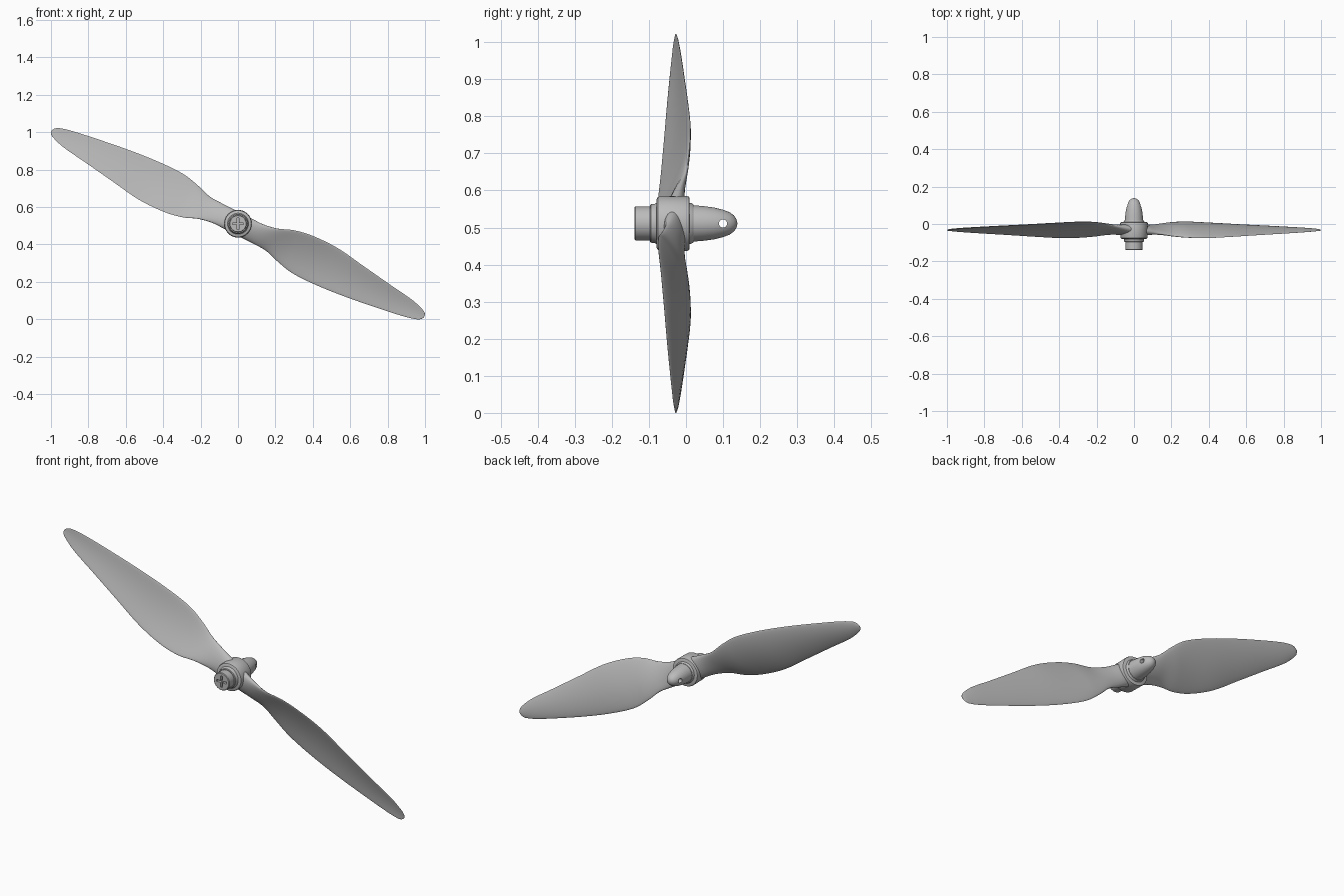
import bpy, bmesh, math
from mathutils import Vector, Matrix

if "Cube" in bpy.data.objects:
    bpy.data.objects.remove(bpy.data.objects["Cube"])

CENTRE = Vector((0, 0, 0.511))
TILT = math.radians(27)

grey = bpy.data.materials.new("plain grey")
grey.use_nodes = True
grey.diffuse_color = (0.5, 0.5, 0.5, 1)
grey.node_tree.nodes["Principled BSDF"].inputs["Base Color"].default_value = (0.5, 0.5, 0.5, 1)


def finish(bm, name, angle=35):
    """Turn a bmesh into a smooth shaded object at the hub centre."""
    bmesh.ops.recalc_face_normals(bm, faces=bm.faces)
    mesh = bpy.data.meshes.new(name)
    bm.to_mesh(mesh)
    bm.free()
    mesh.materials.append(grey)
    ob = bpy.data.objects.new(name, mesh)
    bpy.context.collection.objects.link(ob)
    ob.location = CENTRE
    smooth(ob, angle)
    return ob


def smooth(ob, angle=35):
    bpy.ops.object.select_all(action='DESELECT')
    ob.select_set(True)
    bpy.context.view_layer.objects.active = ob
    bpy.ops.object.shade_smooth_by_angle(angle=math.radians(angle))


def lathe(name, profile, segments=48):
    """Revolve (y, radius) points about the shaft axis."""
    bm = bmesh.new()
    verts = [bm.verts.new((r, y, 0)) for y, r in profile]
    edges = [bm.edges.new(p) for p in zip(verts, verts[1:])]
    bmesh.ops.spin(bm, geom=verts + edges, cent=(0, 0, 0), axis=(0, 1, 0),
                   angle=math.tau, steps=segments)
    bmesh.ops.remove_doubles(bm, verts=bm.verts, dist=0.0001)
    return finish(bm, name)


def cut(ob, cutter):
    mod = ob.modifiers.new("cut", 'BOOLEAN')
    mod.operation = 'DIFFERENCE'
    mod.solver = 'EXACT'
    mod.object = cutter
    cutter.hide_render = True
    bpy.context.view_layer.objects.active = ob
    bpy.ops.object.modifier_apply(modifier=mod.name)
    bpy.data.objects.remove(cutter)
    smooth(ob)


# Blade stations: radius, upper edge, lower edge, pitch offset, half thickness
STATIONS = [
    (0.00, 0.058, -0.058, 0.000, 0.034),
    (0.06, 0.058, -0.058, 0.008, 0.028),
    (0.12, 0.058, -0.058, 0.018, 0.020),
    (0.20, 0.073, -0.061, 0.033, 0.013),
    (0.28, 0.104, -0.084, 0.041, 0.010),
    (0.38, 0.123, -0.104, 0.043, 0.008),
    (0.53, 0.126, -0.102, 0.036, 0.007),
    (0.70, 0.103, -0.086, 0.027, 0.006),
    (0.88, 0.078, -0.061, 0.018, 0.005),
    (1.02, 0.059, -0.038, 0.010, 0.004),
    (1.085, 0.040, -0.021, 0.005, 0.003),
    (1.105, 0.029, -0.008, 0.003, 0.002),
    (1.113, 0.018, 0.006, 0.001, 0.001),
]


def smooth_stations(rows, steps=5):
    """Catmull-Rom interpolation between the stations."""
    rows = [Vector(r) for r in rows]
    out = []
    for i in range(len(rows) - 1):
        a, b, c, d = (rows[max(i - 1, 0)], rows[i], rows[i + 1],
                      rows[min(i + 2, len(rows) - 1)])
        for k in range(steps):
            t = k / steps
            m0 = (c - a) * ((c[0] - b[0]) / (c[0] - a[0]))
            m1 = (d - b) * ((c[0] - b[0]) / (d[0] - b[0]))
            out.append(b * (2*t**3 - 3*t*t + 1) + m0 * (t**3 - 2*t*t + t)
                       + c * (3*t*t - 2*t**3) + m1 * (t**3 - t*t))
    return out + [rows[-1]]


def blade(name, angle, around=32):
    bm = bmesh.new()
    rings = []
    for r, top, low, pitch, thick in smooth_stations(STATIONS):
        ring = []
        for i in range(around):
            a = math.tau * i / around
            s = math.cos(a)
            camber = 0.06 * (top - low) * min(1, r / 0.3) * (1 - s * s)
            y = -0.032 - pitch * s + camber + thick * math.sin(a)
            ring.append(bm.verts.new((r, y, (top + low) / 2 + s * (top - low) / 2)))
        rings.append(ring)
    for p, q in zip(rings, rings[1:]):
        for i in range(around):
            j = (i + 1) % around
            bm.faces.new((p[i], p[j], q[j], q[i]))
    bm.faces.new(rings[0])
    bm.faces.new(rings[-1])
    ob = finish(bm, name, 60)
    ob.rotation_euler.y = angle
    return ob


blade("left_blade", TILT)
blade("right_blade", TILT + math.pi)

# Hub barrel with softened rims
lathe("hub", [(-0.079, 0), (-0.079, 0.066), (-0.076, 0.071), (-0.070, 0.073),
              (0.003, 0.074), (0.008, 0.072), (0.010, 0.068), (0.010, 0)])

# Washers in front of and behind the hub
lathe("front_washer", [(-0.097, 0), (-0.097, 0.049), (-0.094, 0.052),
                       (-0.084, 0.053), (-0.078, 0.057), (-0.078, 0)])
lathe("back_washer", [(0.009, 0), (0.009, 0.056), (0.016, 0.054),
                      (0.020, 0.051), (0.020, 0)])

# Screw head with a cross recess
head = lathe("screw_head", [(-0.139, 0), (-0.139, 0.043), (-0.136, 0.046),
                            (-0.096, 0.046), (-0.096, 0)])
for size in ((0.060, 0.03, 0.010), (0.010, 0.03, 0.060)):
    bm = bmesh.new()
    bmesh.ops.create_cube(bm, size=1, matrix=Matrix.Translation((0, -0.139, 0))
                          @ Matrix.Diagonal((*size, 1)))
    cut(head, finish(bm, "recess_cutter"))

# Bullet-shaped nut with a cross hole
nut = lathe("spinner_nut", [(0.018, 0), (0.018, 0.049), (0.045, 0.047),
                            (0.075, 0.043), (0.100, 0.037), (0.118, 0.030),
                            (0.129, 0.022), (0.136, 0.012), (0.139, 0)])
bm = bmesh.new()
bmesh.ops.create_cone(bm, cap_ends=True, segments=24, radius1=0.011, radius2=0.011,
                      depth=0.2, matrix=Matrix.Translation((0, 0.1, 0))
                      @ Matrix.Rotation(math.pi / 2, 4, 'Y'))
cut(nut, finish(bm, "hole_cutter"))
